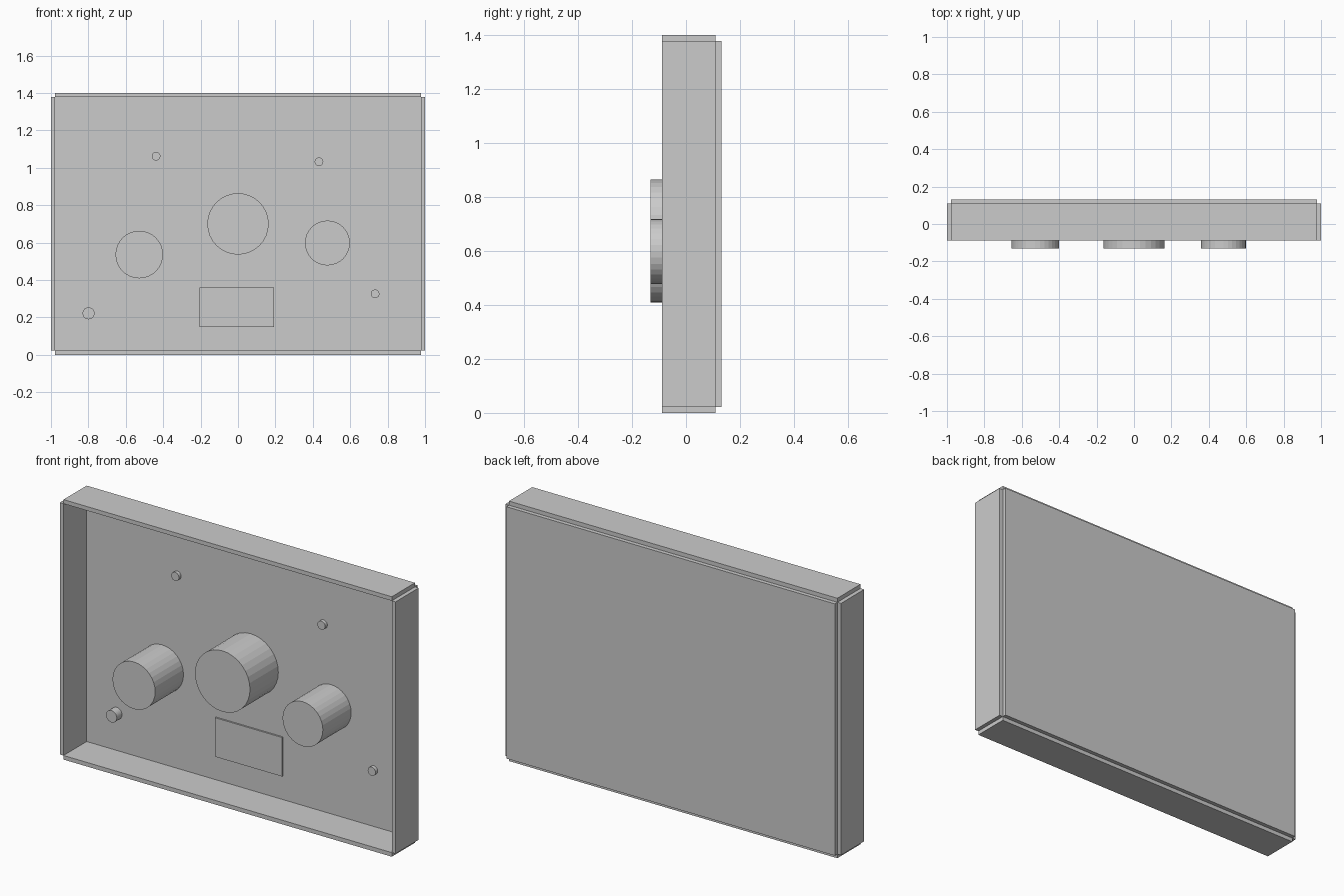
import bpy
import math

if "Cube" in bpy.data.objects:
    bpy.data.objects.remove(bpy.data.objects["Cube"])

grey = bpy.data.materials.new("plain grey")
grey.diffuse_color = (0.6, 0.6, 0.6, 1)
grey.use_nodes = True
grey.node_tree.nodes["Principled BSDF"].inputs["Base Color"].default_value = grey.diffuse_color

T = 0.022                      # sheet thickness
H = 1.4                        # overall height
FRONT, BACK = -0.088, 0.109    # depth range of the rim


def box(name, x, y, z):
    """Box from (min, max) ranges on each axis."""
    bpy.ops.mesh.primitive_cube_add(size=1, location=[sum(r) / 2 for r in (x, y, z)])
    ob = bpy.context.object
    ob.name = name
    ob.scale = [r[1] - r[0] for r in (x, y, z)]
    bpy.ops.object.transform_apply(location=False, rotation=False, scale=True)
    ob.data.materials.append(grey)


def post(name, x, z, radius, front):
    """Round post standing forward from the back panel."""
    bpy.ops.mesh.primitive_cylinder_add(
        vertices=32, radius=radius, depth=BACK - front,
        location=(x, (BACK + front) / 2, z), rotation=(math.pi / 2, 0, 0))
    ob = bpy.context.object
    ob.name = name
    ob.data.materials.append(grey)


# Back panel and the four rim walls, which meet only at their corners
inner_x = (-1 + T, 1 - T)
inner_z = (T, H - T)
depth = (FRONT, BACK)
box("back_panel", inner_x, (BACK, BACK + T), inner_z)
box("bottom_wall", inner_x, depth, (0, T))
box("top_wall", inner_x, depth, (H - T, H))
box("left_wall", (-1, -1 + T), depth, inner_z)
box("right_wall", (1 - T, 1), depth, inner_z)

# Large knobs reaching out past the rim
post("centre_knob", 0.0, 0.70, 0.164, -0.132)
post("left_knob", -0.528, 0.536, 0.127, -0.132)
post("right_knob", 0.478, 0.598, 0.12, -0.132)

# Small pins
post("upper_left_pin", -0.438, 1.062, 0.023, 0.09)
post("upper_right_pin", 0.433, 1.032, 0.023, 0.09)
post("lower_right_pin", 0.733, 0.326, 0.023, 0.09)
post("lower_left_pin", -0.799, 0.222, 0.032, 0.064)

# Thin label plate
box("label_plate", (-0.207, 0.193), (BACK - 0.009, BACK), (0.15, 0.36))
